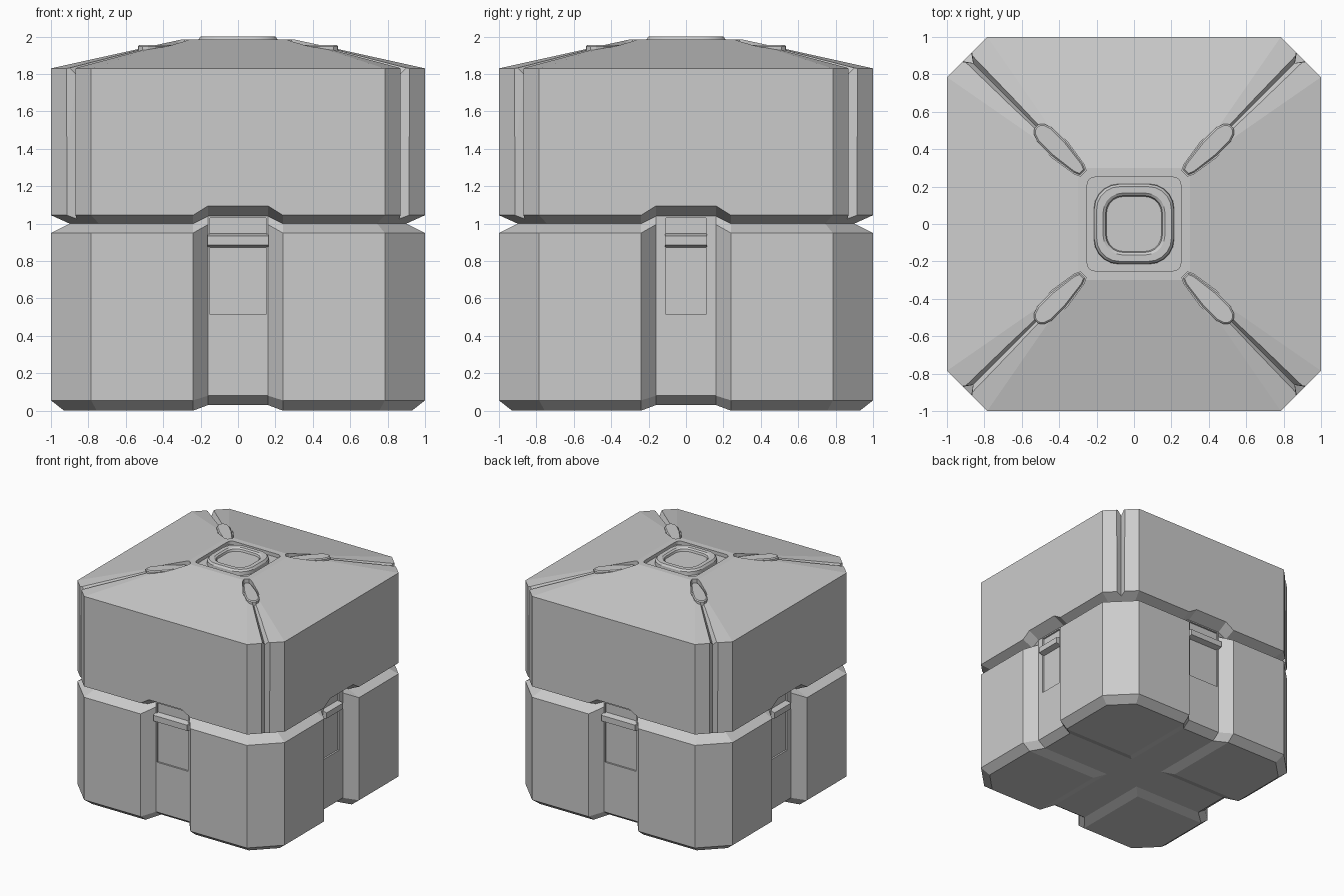
import bpy, bmesh, math
from mathutils import Matrix, Vector

if "Cube" in bpy.data.objects:
    bpy.data.objects.remove(bpy.data.objects["Cube"])

grey = bpy.data.materials.new("plain grey")
grey.use_nodes = True
colour = (0.6, 0.6, 0.6, 1)
grey.diffuse_color = colour
for node in grey.node_tree.nodes:
    if node.type == 'BSDF_PRINCIPLED':
        node.inputs["Base Color"].default_value = colour


def turn(degrees):
    return Matrix.Rotation(math.radians(degrees), 4, 'Z')


def finish(name, bm):
    bmesh.ops.recalc_face_normals(bm, faces=bm.faces)
    mesh = bpy.data.meshes.new(name)
    bm.to_mesh(mesh)
    bm.free()
    mesh.materials.append(grey)
    obj = bpy.data.objects.new(name, mesh)
    bpy.context.collection.objects.link(obj)
    return obj


def bridge(bm, lower, upper):
    n = len(lower)
    for i in range(n):
        j = (i + 1) % n
        bm.faces.new((lower[i], lower[j], upper[j], upper[i]))


def loft(name, rings, angle=0, triangles=False):
    """Closed solid through rings of points, turned about z."""
    bm = bmesh.new()
    loops = [[bm.verts.new(turn(angle) @ Vector(p)) for p in r] for r in rings]
    for a, b in zip(loops, loops[1:]):
        bridge(bm, a, b)
    bm.faces.new(loops[0])
    bm.faces.new(loops[-1])
    if triangles:
        bmesh.ops.triangulate(bm, faces=bm.faces)
    return finish(name, bm)


def cut(target, cutter):
    cutter.hide_render = True
    mod = target.modifiers.new("cut", 'BOOLEAN')
    mod.operation = 'DIFFERENCE'
    mod.solver = 'EXACT'
    mod.object = cutter
    bpy.context.view_layer.objects.active = target
    bpy.ops.object.modifier_apply(modifier=mod.name)
    bpy.data.objects.remove(cutter)


def rounded_square(half, radius, z, steps=5):
    pts = []
    for k in range(4):
        for i in range(steps + 1):
            a = math.radians(90 * k + 90 * i / steps)
            c = turn(90 * k) @ Vector((half - radius, half - radius, z))
            pts.append(c + Vector((math.cos(a), math.sin(a), 0)) * radius)
    return pts


# Crate shell: octagonal outline with a channel in each side
OUTER, INNER, CORNER = 0.24, 0.16, 0.785


def outline(inset, z, channel_inset, channel_z):
    r, rc = 1 - inset, 1 - channel_inset
    c = CORNER - inset * math.tan(math.pi / 8)
    side = [(-c, -r, z), (-OUTER, -r, z), (-INNER, -rc, channel_z),
            (INNER, -rc, channel_z), (OUTER, -r, z), (c, -r, z)]
    return [turn(90 * k) @ Vector(p) for k in range(4) for p in side]


bm = bmesh.new()
levels = [outline(0.07, 0, 0.17, 0.03), outline(0, 0.055, 0.1, 0.08),
          outline(0, 0.95, 0.1, 0.995), outline(0.1, 1.0, 0.1, 1.04),
          outline(0, 1.045, 0, 1.095), outline(0, 1.83, 0, 1.83)]
loops = [[bm.verts.new(p) for p in ring] for ring in levels]
for a, b in zip(loops, loops[1:]):
    bridge(bm, a, b)

# Underside: four corner feet around a shallow cross
foot = loops[0]
floor = []
for k in range(4):
    p = bm.verts.new(turn(90 * k) @ Vector((OUTER, -OUTER, 0)))
    q = bm.verts.new(turn(90 * k) @ Vector((INNER, -INNER, 0.03)))
    s = [foot[(6 * k + i) % 24] for i in range(9)]
    bm.faces.new((s[4], s[5], s[6], s[7], p))
    bm.faces.new((s[3], s[4], p, q))
    bm.faces.new((s[7], s[8], q, p))
    floor += [s[2], s[3], q]
bm.faces.new(floor)

# Sloped roof with a flat centre
eave = loops[-1]
crown = [bm.verts.new(turn(90 * k) @ Vector((-0.3, -0.3, 1.985))) for k in range(4)]
for k in range(4):
    nxt = crown[(k + 1) % 4]
    bm.faces.new(eave[6 * k:6 * k + 6] + [nxt, crown[k]])
    bm.faces.new((eave[6 * k + 5], eave[(6 * k + 6) % 24], nxt))
bm.faces.new(crown)
shell = finish("crate_shell", bm)


# Sunken latch plates: wide on front and back, narrow on the sides
def block(name, half, profile, angle):
    ends = [[(x, -r, z) for r, z in profile] for x in (-half, half)]
    return loft(name, ends, angle)


names = ("front", "left", "back", "right")
for k, side in enumerate(names):
    plate, bar = ((0.15, 0.163), (0.107, 0.113))[k % 2]
    recess = [(0.885, 0.515), (0.93, 0.515), (0.93, 1.03), (0.885, 1.03)]
    cut(shell, block("recess_cutter", plate, recess, 90 * k))
    handle = [(0.88, 0.87), (0.935, 0.885), (0.935, 0.935), (0.88, 0.948)]
    block(side + "_latch_bar", bar, handle, 90 * k)


# Corner grooves running up the lid and along the roof ridges
def notch(s_in, z_in, s_out, z_out, half):
    return [(s_in, 0, z_in), (s_out, half, z_out), (s_out, -half, z_out)]


groove = [notch(1.217, 0.98, 1.307, 0.98, 0.064),
          notch(1.217, 1.795, 1.307, 1.90, 0.07),
          notch(0.70, 1.915, 0.70, 1.97, 0.035)]

# Ridge pads, each lying in its own pocket
half_pad = [(0.39, 0.018), (0.42, 0.032), (0.57, 0.053),
            (0.68, 0.053), (0.72, 0.038), (0.738, 0.015)]
pad = half_pad + [(s, -t) for s, t in reversed(half_pad)]


def pad_ring(margin, z):
    return [(0.565 + (s - 0.565) * (1 + margin / 0.17),
             t * (1 + margin / 0.05), z) for s, t in pad]


for k in range(4):
    angle = 45 + 90 * k
    cut(shell, loft("groove_cutter", groove, angle, True))
    cut(shell, loft("pocket_cutter", [pad_ring(0.007, 1.942), pad_ring(0.007, 2.05)], angle))
    loft("ridge_pad_%d" % (k + 1),
         [pad_ring(0, 1.91), pad_ring(0, 1.948), pad_ring(-0.008, 1.956)], angle)

# Square pocket on top with a raised ring in it
cut(shell, loft("crown_cutter", [rounded_square(0.25, 0.04, z) for z in (1.955, 2.05)]))
ring_profile = [(0.215, 1.95), (0.212, 1.985), (0.2, 2.0),
                (0.165, 2.0), (0.152, 1.99), (0.147, 1.972)]
ring = loft("crown_ring", [rounded_square(w, 0.62 * w, z) for w, z in ring_profile])

# Smooth the rounded ring, keep its edges crisp
bpy.ops.object.select_all(action='DESELECT')
ring.select_set(True)
bpy.context.view_layer.objects.active = ring
bpy.ops.object.shade_smooth_by_angle(angle=math.radians(25))
